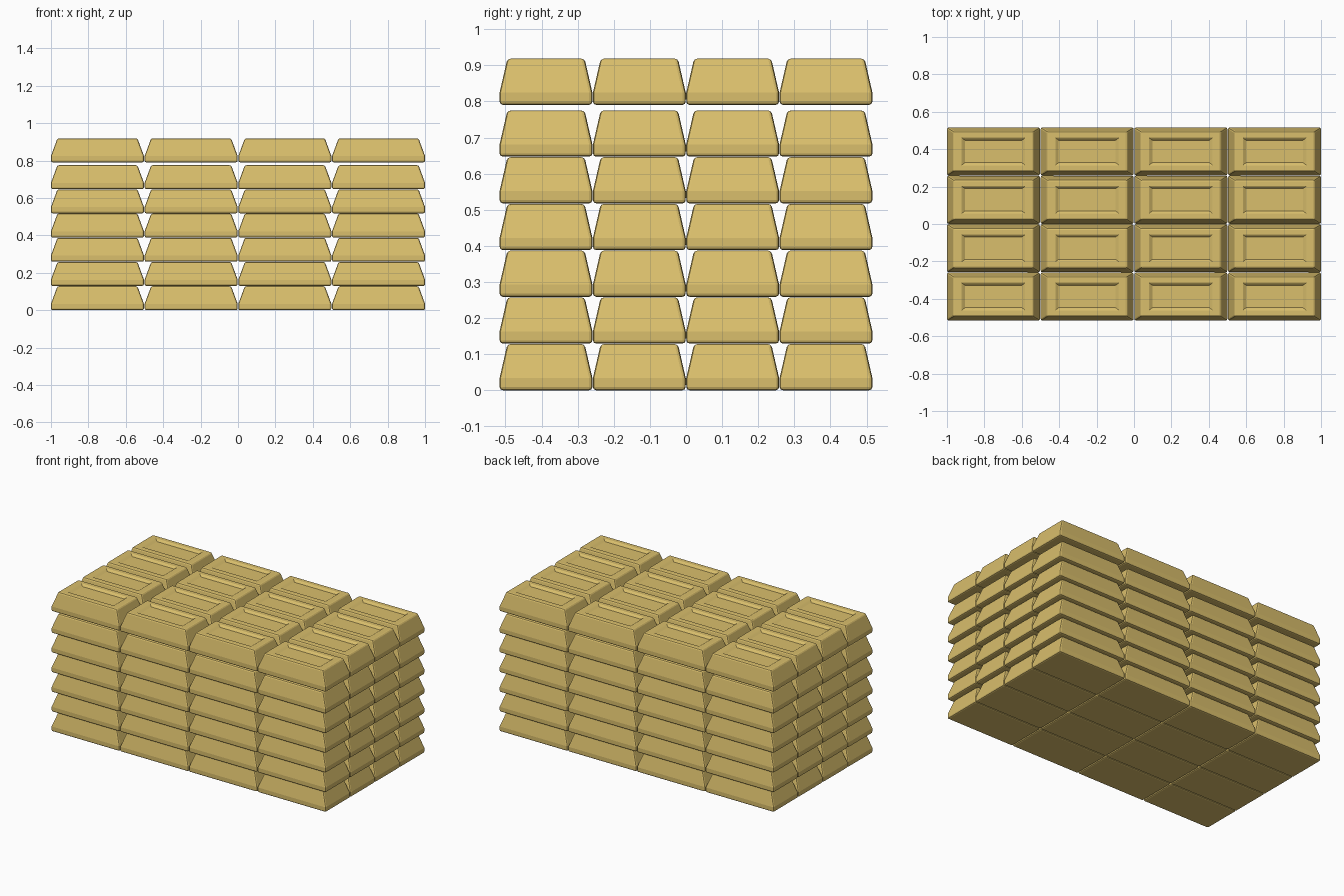
import bpy, bmesh

if "Cube" in bpy.data.objects:
    bpy.data.objects.remove(bpy.data.objects["Cube"])

# Bar dimensions (half sizes), stacking pitch
HX, HY, H = 0.2485, 0.1285, 0.128
PX, PY, PZ = 0.501, 0.2585, 0.1294
TOP_GAP = 0.014

gold = bpy.data.materials.new("gold")
gold.diffuse_color = (0.70, 0.52, 0.15, 1)
gold.use_nodes = True
gold.node_tree.nodes["Principled BSDF"].inputs["Base Color"].default_value = gold.diffuse_color


def ring(bm, hx, hy, z):
    return [bm.verts.new((sx * hx, sy * hy, z))
            for sx, sy in ((-1, -1), (1, -1), (1, 1), (-1, 1))]


def make_bar_mesh():
    bm = bmesh.new()
    # Body: short upright foot, then sloping sides
    rings = [ring(bm, HX, HY, 0), ring(bm, HX, HY, 0.034),
             ring(bm, 0.214, 0.107, H)]
    bm.faces.new(rings[0][::-1])
    bm.faces.new(rings[2])
    for a, b in zip(rings, rings[1:]):
        for i in range(4):
            j = (i + 1) % 4
            bm.faces.new((a[i], a[j], b[j], b[i]))
    # Soften every edge except the slope break
    mid = set(rings[1])
    edges = [e for e in bm.edges if not (e.verts[0] in mid and e.verts[1] in mid)]
    bmesh.ops.bevel(bm, geom=edges, offset=0.009, offset_type='OFFSET',
                    segments=2, profile=0.5, affect='EDGES')
    # Stamped rectangular recess in the top
    bm.normal_update()
    top = max((f for f in bm.faces if f.normal.z > 0.99), key=lambda f: f.calc_area())
    for hx, hy, z in ((0.170, 0.074, H), (0.165, 0.069, H - 0.003),
                      (0.152, 0.060, H - 0.012)):
        bmesh.ops.inset_individual(bm, faces=[top], thickness=0.003)
        for v in top.verts:
            v.co = (hx if v.co.x > 0 else -hx, hy if v.co.y > 0 else -hy, z)
    bmesh.ops.recalc_face_normals(bm, faces=bm.faces[:])
    me = bpy.data.meshes.new("gold_bar")
    bm.to_mesh(me)
    bm.free()
    me.materials.append(gold)
    return me


# Stack: 4 x 4 bars in seven layers, the top layer slightly raised
bar = make_bar_mesh()
for k in range(7):
    z = k * PZ + (TOP_GAP if k == 6 else 0)
    for i in range(4):
        for j in range(4):
            ob = bpy.data.objects.new(f"gold_bar_{k}_{i}_{j}", bar)
            ob.location = ((i - 1.5) * PX, (j - 1.5) * PY, z)
            bpy.context.collection.objects.link(ob)
